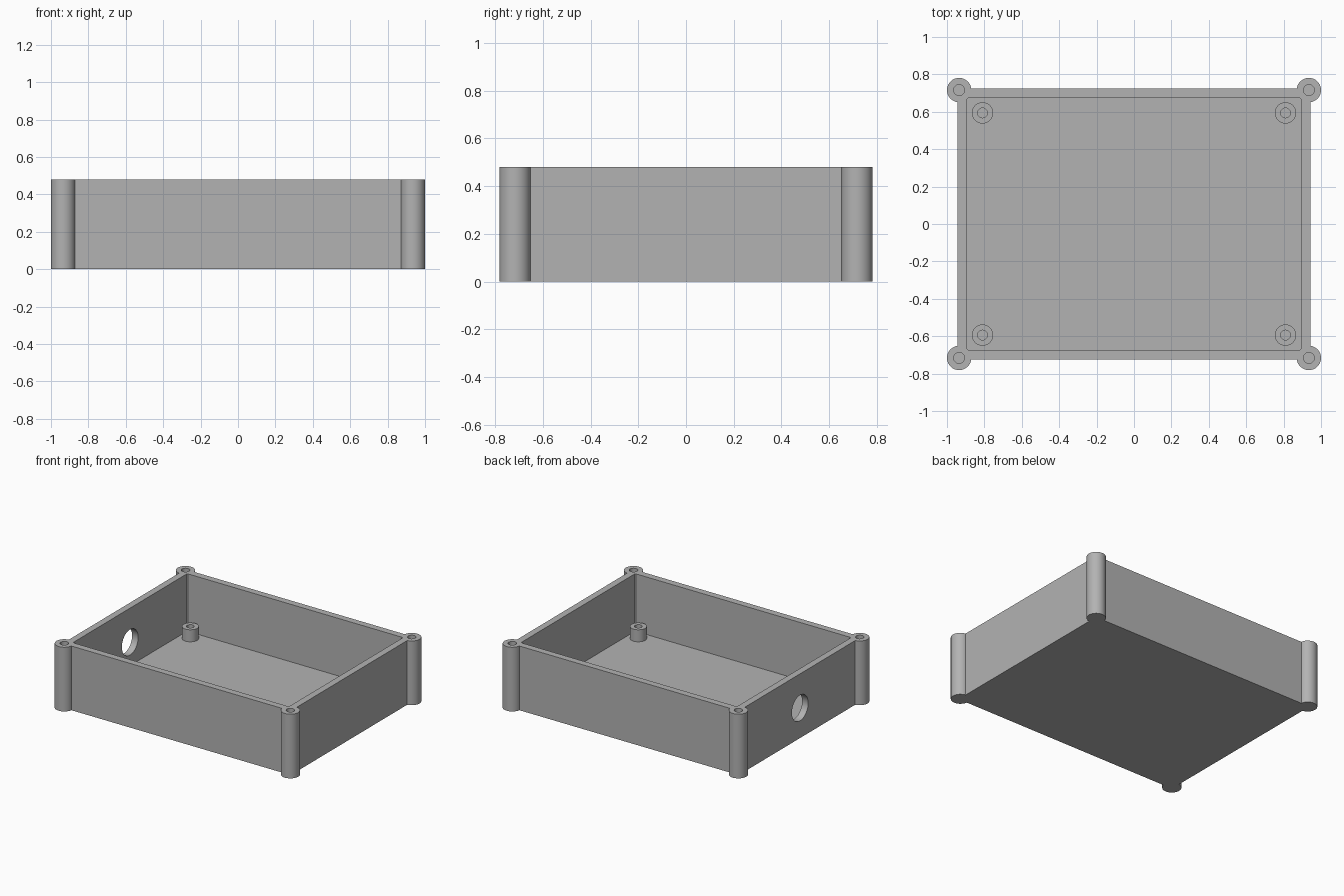
import bpy
import bmesh
from math import radians
from mathutils import Matrix

if "Cube" in bpy.data.objects:
    bpy.data.objects.remove(bpy.data.objects["Cube"], do_unlink=True)

HEIGHT, FLOOR = 0.48, 0.05
OUTER_X, OUTER_Y, WALL = 0.943, 0.725, 0.05
POST = (0.935, 0.716)        # lid screw post centres
STANDOFF = (0.81, 0.594)     # board standoff centres

grey = bpy.data.materials.new("plain grey")
grey.use_nodes = True
colour = (0.45, 0.45, 0.45, 1)
grey.diffuse_color = colour
grey.node_tree.nodes["Principled BSDF"].inputs["Base Color"].default_value = colour


def add_object(name, bm):
    mesh = bpy.data.meshes.new(name)
    bm.to_mesh(mesh)
    bm.free()
    mesh.materials.append(grey)
    obj = bpy.data.objects.new(name, mesh)
    bpy.context.collection.objects.link(obj)
    return obj


def box(name, half_x, half_y, z0, z1):
    bm = bmesh.new()
    matrix = (Matrix.Translation((0, 0, (z0 + z1) / 2))
              @ Matrix.Diagonal((2 * half_x, 2 * half_y, z1 - z0, 1)))
    bmesh.ops.create_cube(bm, size=1, matrix=matrix)
    return add_object(name, bm)


def cylinders(name, centre, radius, z0, z1):
    """Four upright cylinders mirrored to the corners."""
    bm = bmesh.new()
    for sx in (-1, 1):
        for sy in (-1, 1):
            bmesh.ops.create_cone(
                bm, cap_ends=True, segments=64, radius1=radius, radius2=radius,
                depth=z1 - z0, matrix=Matrix.Translation(
                    (sx * centre[0], sy * centre[1], (z0 + z1) / 2)))
    return add_object(name, bm)


def combine(target, tool, operation):
    mod = target.modifiers.new(operation.lower(), 'BOOLEAN')
    mod.operation = operation
    mod.solver = 'EXACT'
    mod.object = tool
    bpy.context.view_layer.objects.active = target
    bpy.ops.object.modifier_apply(modifier=mod.name)
    bpy.data.objects.remove(tool, do_unlink=True)


# Open tray
tray = box("enclosure_tray", OUTER_X, OUTER_Y, 0, HEIGHT)
combine(tray, box("cavity", OUTER_X - WALL, OUTER_Y - WALL, FLOOR, HEIGHT + 0.2), 'DIFFERENCE')

# Corner posts with blind screw holes
combine(tray, cylinders("corner_posts", POST, 0.065, 0, HEIGHT), 'UNION')
combine(tray, cylinders("post_holes", POST, 0.029, FLOOR, HEIGHT + 0.1), 'DIFFERENCE')

# Cable hole through one end wall
bm = bmesh.new()
bmesh.ops.create_cone(bm, cap_ends=True, segments=64, radius1=0.096, radius2=0.096, depth=0.2,
                      matrix=Matrix.Translation((-OUTER_X, 0, 0.225))
                      @ Matrix.Rotation(radians(90), 4, 'Y'))
combine(tray, add_object("cable_hole", bm), 'DIFFERENCE')

# Hollow standoffs on the floor
standoffs = cylinders("board_standoffs", STANDOFF, 0.057, FLOOR - 0.01, 0.14)
combine(standoffs, cylinders("standoff_holes", STANDOFF, 0.026, FLOOR, 0.2), 'DIFFERENCE')

# Smooth round surfaces, sharp edges kept
for obj in (tray, standoffs):
    bpy.ops.object.select_all(action='DESELECT')
    obj.select_set(True)
    bpy.context.view_layer.objects.active = obj
    bpy.ops.object.shade_smooth_by_angle(angle=radians(30))
